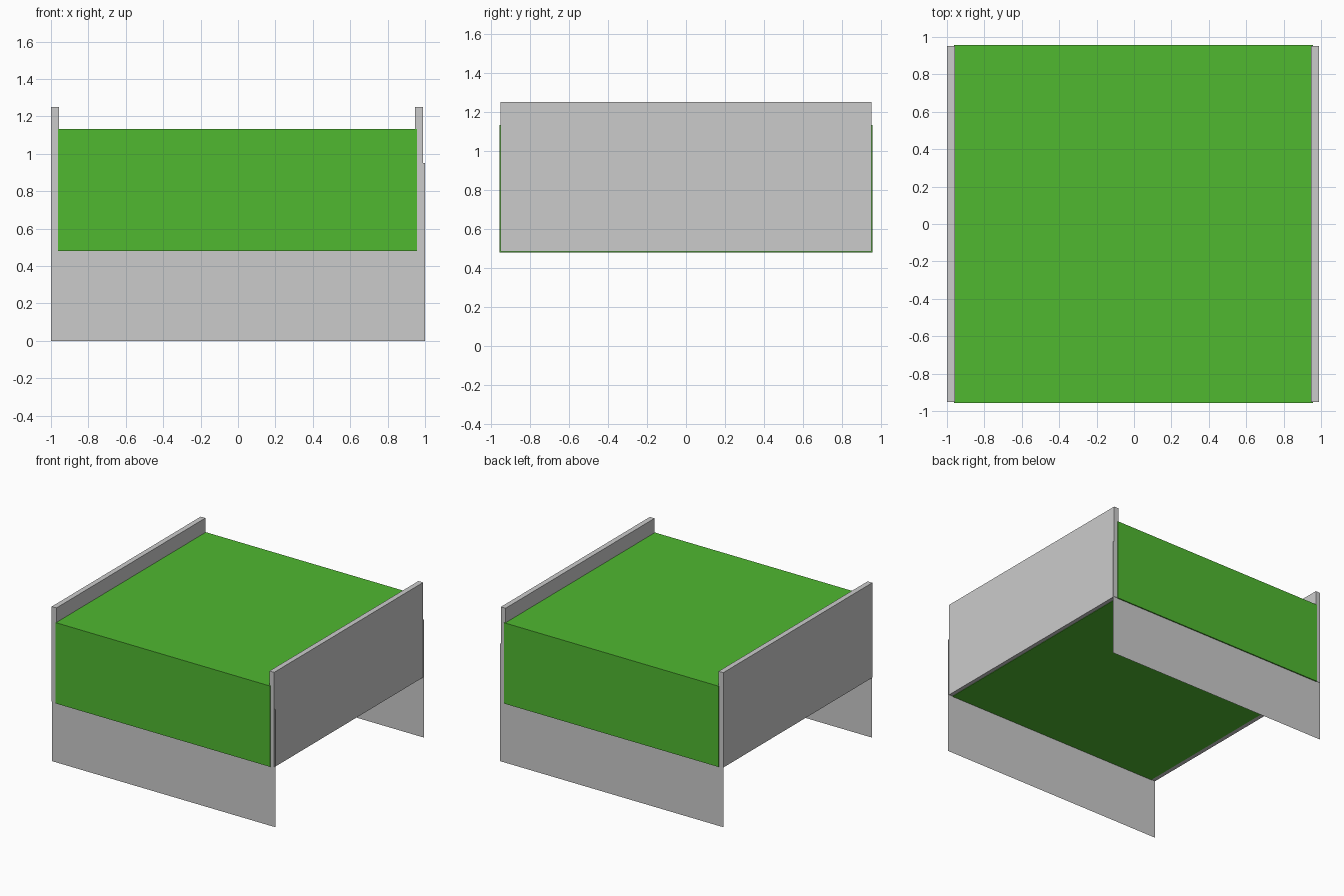
import bpy
import bmesh

if "Cube" in bpy.data.objects:
    bpy.data.objects.remove(bpy.data.objects["Cube"])

green = bpy.data.materials.new("green_fabric")
green.diffuse_color = (0.08, 0.48, 0.03, 1.0)
green.use_nodes = True
green.node_tree.nodes["Principled BSDF"].inputs["Base Color"].default_value = green.diffuse_color


def add_box(name, lo, hi, material=None):
    """Axis-aligned box between two corners."""
    bm = bmesh.new()
    bmesh.ops.create_cube(bm, size=1.0)
    for v in bm.verts:
        v.co = [(a + b) / 2 + c * (b - a) for a, b, c in zip(lo, hi, v.co)]
    return finish(name, bm, material)


def add_sheet(name, y, half_width, top, flip):
    """Thin upright sheet standing on the floor."""
    bm = bmesh.new()
    corners = [(-half_width, y, 0), (half_width, y, 0),
               (half_width, y, top), (-half_width, y, top)]
    if flip:
        corners.reverse()
    bm.faces.new([bm.verts.new(c) for c in corners])
    return finish(name, bm)


def finish(name, bm, material=None):
    mesh = bpy.data.meshes.new(name)
    bm.to_mesh(mesh)
    bm.free()
    if material:
        mesh.materials.append(material)
    obj = bpy.data.objects.new(name, mesh)
    bpy.context.collection.objects.link(obj)
    return obj


# Green upholstered body
add_box("body", (-0.962, -0.957, 0.48), (0.957, 0.957, 1.133), green)

# Side panels rising above the body
for name, x0, x1 in (("left_panel", -0.999, -0.957), ("right_panel", 0.947, 0.989)):
    add_box(name, (x0, -0.951, 0.483), (x1, 0.951, 1.25))

# Front and back support sheets, partly hidden inside the body
add_sheet("front_support", -0.948, 1.0, 0.952, False)
add_sheet("back_support", 0.948, 1.0, 0.952, True)
